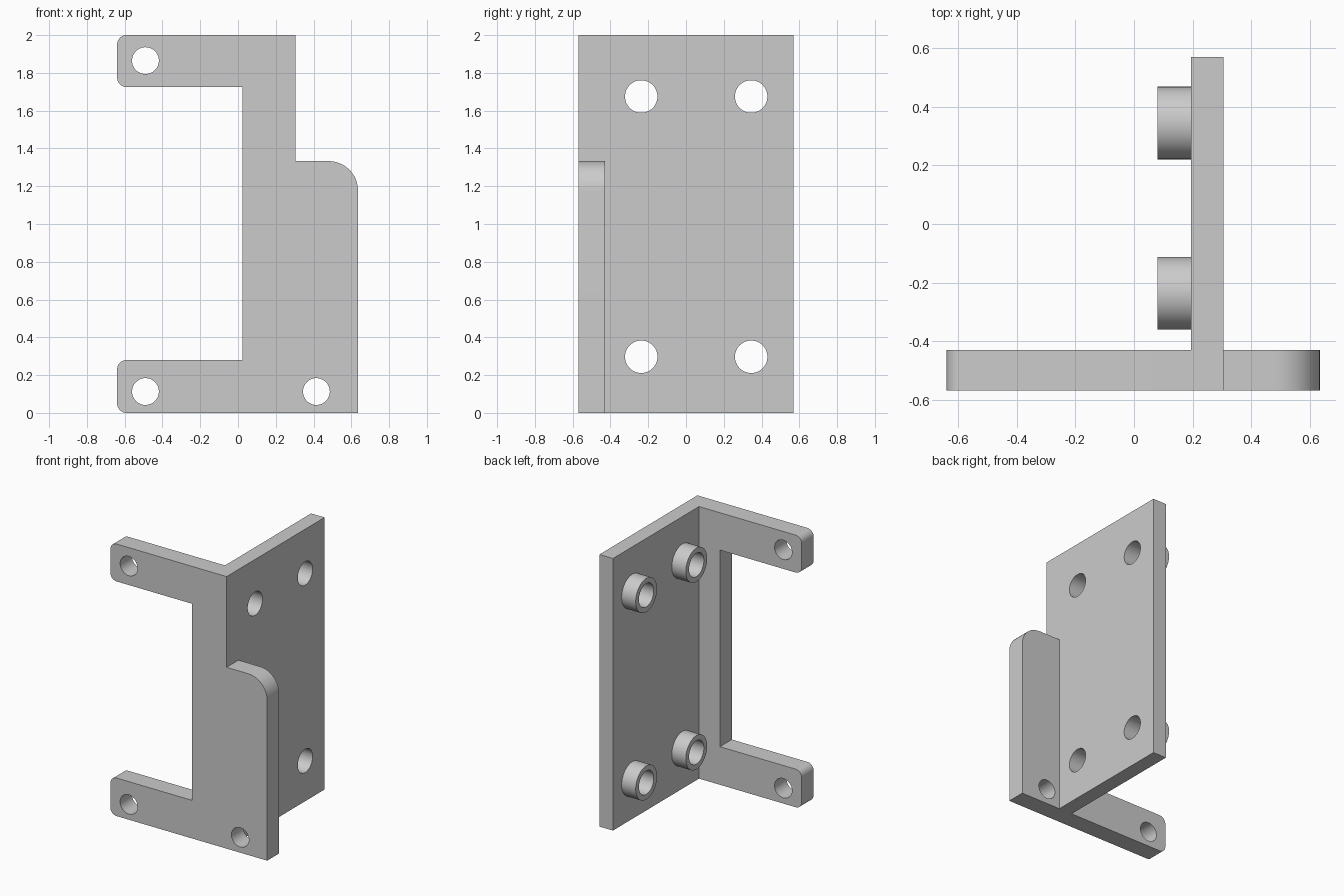
import bpy, bmesh, math
from mathutils import Matrix

if "Cube" in bpy.data.objects:
    bpy.data.objects.remove(bpy.data.objects["Cube"])

grey = bpy.data.materials.new("light_grey")
grey.diffuse_color = (0.6, 0.6, 0.6, 1)
grey.use_nodes = True
grey.node_tree.nodes["Principled BSDF"].inputs["Base Color"].default_value = grey.diffuse_color


def finish(name, bm):
    bmesh.ops.recalc_face_normals(bm, faces=bm.faces)
    me = bpy.data.meshes.new(name)
    bm.to_mesh(me)
    bm.free()
    me.materials.append(grey)
    ob = bpy.data.objects.new(name, me)
    bpy.context.collection.objects.link(ob)
    return ob


def extruded(name, outline, y0, y1):
    """Solid from an (x, z, corner radius) outline, extruded along y."""
    pts = []
    n = len(outline)
    for i, (x, z, r) in enumerate(outline):
        if r == 0:
            pts.append((x, z))
            continue
        # all corners are square, so the arc centre is one radius along both edges
        (px, pz, _), (qx, qz, _) = outline[i - 1], outline[(i + 1) % n]
        lp, lq = math.hypot(px - x, pz - z), math.hypot(qx - x, qz - z)
        a = ((px - x) / lp * r, (pz - z) / lp * r)
        b = ((qx - x) / lq * r, (qz - z) / lq * r)
        for k in range(13):
            t = math.pi / 2 * k / 12
            u, v = 1 - math.sin(t), 1 - math.cos(t)
            pts.append((x + a[0] * u + b[0] * v, z + a[1] * u + b[1] * v))
    bm = bmesh.new()
    face = bm.faces.new([bm.verts.new((x, y0, z)) for x, z in pts])
    ext = bmesh.ops.extrude_face_region(bm, geom=[face])
    verts = [g for g in ext["geom"] if isinstance(g, bmesh.types.BMVert)]
    bmesh.ops.translate(bm, verts=verts, vec=(0, y1 - y0, 0))
    return finish(name, bm)


def cylinder(name, centre, radius, length, axis):
    turn = Matrix.Rotation(math.pi / 2, 4, 'Y' if axis == 'x' else 'X')
    bm = bmesh.new()
    bmesh.ops.create_cone(bm, cap_ends=True, segments=48, radius1=radius,
                          radius2=radius, depth=length,
                          matrix=Matrix.Translation(centre) @ turn)
    return finish(name, bm)


def combine(target, other, operation):
    mod = target.modifiers.new(operation.lower(), 'BOOLEAN')
    mod.operation, mod.object, mod.solver = operation, other, 'EXACT'
    bpy.context.view_layer.objects.active = target
    bpy.ops.object.modifier_apply(modifier=mod.name)
    bpy.data.objects.remove(other)


# Front flange: two arms, upright web and rounded tab
bracket = extruded("bracket", [
    (-0.64, 0, 0.05), (0.635, 0, 0), (0.635, 1.333, 0.155), (0.305, 1.333, 0),
    (0.305, 2, 0), (-0.64, 2, 0.05), (-0.64, 1.725, 0.05), (0.025, 1.725, 0),
    (0.025, 0.28, 0), (-0.64, 0.28, 0.05)], -0.568, -0.43)

# Side plate
plate = extruded("side_plate", [(0.195, 0, 0), (0.305, 0, 0),
                                (0.305, 2, 0), (0.195, 2, 0)], -0.568, 0.57)
combine(bracket, plate, 'UNION')

# Spacer bosses on the inner side, drilled through the plate
for y in (-0.237, 0.345):
    for z in (0.297, 1.675):
        combine(bracket, cylinder("boss", (0.15, y, z), 0.124, 0.138, 'x'), 'UNION')
        combine(bracket, cylinder("boss_hole", (0.2, y, z), 0.086, 0.5, 'x'), 'DIFFERENCE')

# Mounting holes in the flange
for x, z in ((-0.49, 1.865), (-0.49, 0.113), (0.415, 0.113)):
    combine(bracket, cylinder("mount_hole", (x, -0.5, z), 0.071, 0.5, 'y'), 'DIFFERENCE')

bpy.ops.object.select_all(action='DESELECT')
bracket.select_set(True)
bpy.context.view_layer.objects.active = bracket
bpy.ops.object.shade_smooth_by_angle(angle=math.radians(30))
